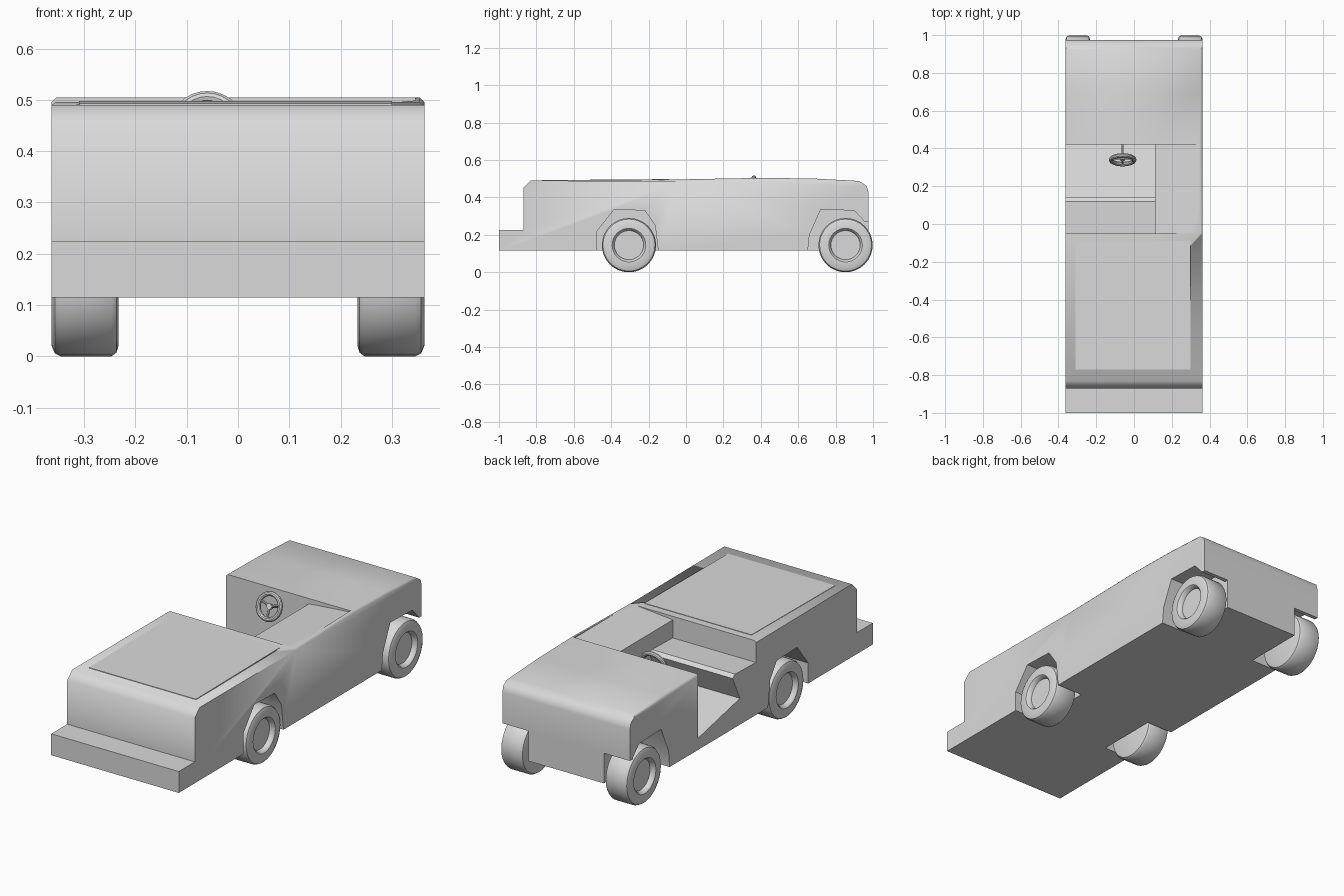
import bpy, bmesh, math
from mathutils import Vector, Matrix

if "Cube" in bpy.data.objects:
    bpy.data.objects.remove(bpy.data.objects["Cube"])

W = 0.363
GREY = bpy.data.materials.new("light grey")
GREY.diffuse_color = (0.7, 0.7, 0.7, 1)
GREY.use_nodes = True
GREY.node_tree.nodes["Principled BSDF"].inputs["Base Color"].default_value = GREY.diffuse_color


def finish(name, bm, angle=35):
    bmesh.ops.recalc_face_normals(bm, faces=bm.faces)
    me = bpy.data.meshes.new(name)
    bm.to_mesh(me)
    bm.free()
    ob = bpy.data.objects.new(name, me)
    bpy.context.collection.objects.link(ob)
    me.materials.append(GREY)
    smooth(ob, angle)
    return ob


def smooth(ob, angle=35):
    bpy.ops.object.select_all(action='DESELECT')
    ob.select_set(True)
    bpy.context.view_layer.objects.active = ob
    bpy.ops.object.shade_smooth_by_angle(angle=math.radians(angle))


def prism(profile, x0, x1):
    """Side profile of (y, z) points extruded along x."""
    bm = bmesh.new()
    face = bm.faces.new([bm.verts.new((x0, y, z)) for y, z in profile])
    ext = bmesh.ops.extrude_face_region(bm, geom=[face])
    moved = [v for v in ext['geom'] if isinstance(v, bmesh.types.BMVert)]
    bmesh.ops.translate(bm, verts=moved, vec=(x1 - x0, 0, 0))
    return bm


def cut(target, bm, name):
    cutter = finish(name, bm)
    mod = target.modifiers.new(name, 'BOOLEAN')
    mod.operation = 'DIFFERENCE'
    mod.solver = 'EXACT'
    mod.object = cutter
    bpy.context.view_layer.objects.active = target
    bpy.ops.object.modifier_apply(modifier=name)
    bpy.data.objects.remove(cutter)


def rod(bm, a, b, r):
    a, b = Vector(a), Vector(b)
    d = b - a
    m = Matrix.Translation((a + b) / 2) @ d.to_track_quat('Z', 'Y').to_matrix().to_4x4()
    bmesh.ops.create_cone(bm, cap_ends=True, segments=10, radius1=r, radius2=r,
                          depth=d.length, matrix=m)


# Body: one long side profile with the front step and rounded tail
bm = prism([(-1, 0.115), (-1, 0.225), (-0.87, 0.225), (-0.87, 0.45), (-0.83, 0.49),
            (-0.05, 0.496), (0.42, 0.505), (0.70, 0.50), (0.925, 0.488),
            (0.966, 0.462), (0.975, 0.43), (0.975, 0.115)], -W, W)
edges = [e for e in bm.edges
         if all(v.co.z > 0.48 and v.co.y > -0.1 for v in e.verts)
         and abs(e.verts[0].co.x - e.verts[1].co.x) < 0.01]
bmesh.ops.bevel(bm, geom=edges, offset=0.009, segments=1, affect='EDGES')
body = finish("body", bm, 50)

# Driver's space, open on the left: seat with undercut front, falling foot well
cut(body, prism([(-0.05, 0.6), (-0.05, 0.385), (0.12, 0.39), (0.14, 0.375),
                 (0.08, 0.25), (0.42, 0.175), (0.42, 0.6)], -0.5, 0.11), "driver_space")

# Side console top, sloping gently down toward the driver
bm = bmesh.new()
sect = [(0.10, 0.477), (0.345, 0.4985), (0.345, 0.6), (0.10, 0.6)]
f = bm.faces.new([bm.verts.new((x, -0.05, z)) for x, z in sect])
ext = bmesh.ops.extrude_face_region(bm, geom=[f])
bmesh.ops.translate(bm, vec=(0, 0.47, 0),
                    verts=[v for v in ext['geom'] if isinstance(v, bmesh.types.BMVert)])
cut(body, bm, "console_slope")

# Wheel wells
front_well = [(-0.475, 0.0), (-0.475, 0.22), (-0.385, 0.335), (-0.22, 0.33),
              (-0.165, 0.25), (-0.135, 0.0)]
rear_well = [(0.64, 0.0), (0.66, 0.2), (0.72, 0.335), (0.90, 0.33), (0.955, 0.27),
             (1.1, 0.27), (1.1, 0.0)]
for side in (-1, 1):
    for tag, prof in (("front", front_well), ("rear", rear_well)):
        cut(body, prism(prof, side * 0.215, side * 0.5), tag + "_well")
smooth(body, 50)

# Hood panel: thin plate on top of the hood
finish("hood_panel", prism([(-0.77, 0.488), (-0.77, 0.4925), (-0.09, 0.498),
                            (-0.09, 0.493)], -0.31, 0.30))

# Wheels: lathed (distance across, radius) section with recessed hub
SECTION = [(0.233, 0.0), (0.233, 0.125), (0.237, 0.138), (0.247, 0.145), (0.345, 0.145),
           (0.357, 0.139), (0.363, 0.125), (0.363, 0.09), (0.357, 0.083),
           (0.338, 0.078), (0.338, 0.0)]
for side, sname in ((-1, "left"), (1, "right")):
    for tag, y in (("front", -0.305), ("rear", 0.853)):
        bm = bmesh.new()
        vs = [bm.verts.new((side * x, y, 0.145 + r)) for x, r in SECTION]
        es = [bm.edges.new(p) for p in zip(vs, vs[1:])]
        bmesh.ops.spin(bm, geom=vs + es, cent=(0, y, 0.145), axis=(1, 0, 0),
                       angle=math.tau, steps=32, use_duplicate=False)
        bmesh.ops.remove_doubles(bm, verts=bm.verts, dist=1e-5)
        finish(f"{tag}_{sname}_wheel", bm)

# Steering wheel rim, three spokes, hub and column
C = Vector((-0.06, 0.34, 0.449))
tilt = Matrix.Translation(C) @ Matrix.Rotation(math.radians(68), 4, 'X')
bm = bmesh.new()
ring = [bm.verts.new((0.061 + 0.012 * math.cos(a), 0, 0.012 * math.sin(a)))
        for a in (math.tau * i / 10 for i in range(10))]
es = [bm.edges.new((ring[i], ring[(i + 1) % 10])) for i in range(10)]
bmesh.ops.spin(bm, geom=ring + es, cent=(0, 0, 0), axis=(0, 0, 1),
               angle=math.tau, steps=28, use_duplicate=False)
bmesh.ops.remove_doubles(bm, verts=bm.verts, dist=1e-5)
for deg in (20, 160, 270):
    a = math.radians(deg)
    rod(bm, (0, 0, -0.006), (0.06 * math.cos(a), 0.06 * math.sin(a), 0), 0.006)
rod(bm, (0, 0, -0.014), (0, 0, 0.002), 0.014)
rod(bm, (0, 0, -0.10), (0, 0, -0.01), 0.006)
bm.transform(tilt)
finish("steering_wheel", bm)
